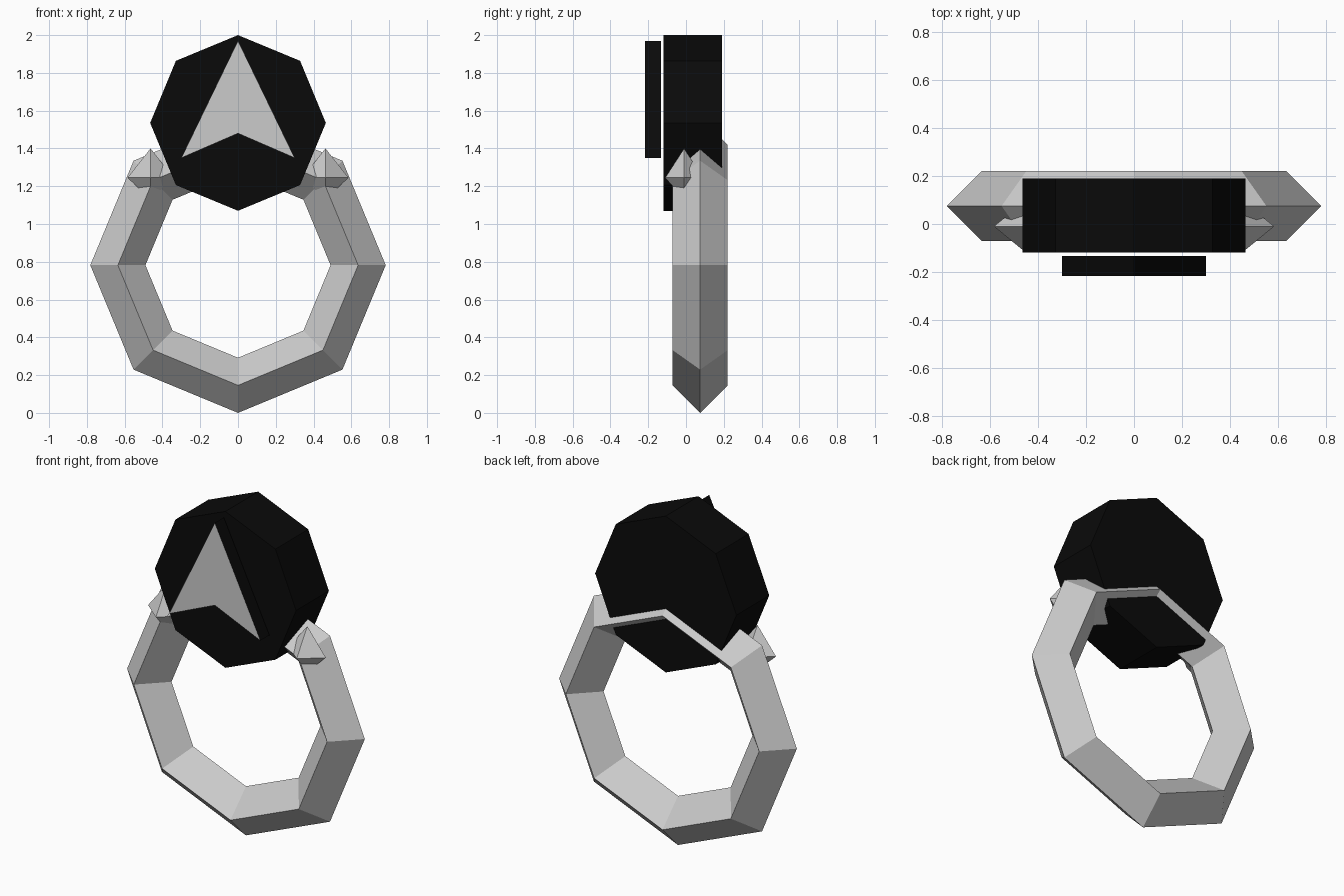
import bpy, bmesh
from math import pi, sin, cos

if "Cube" in bpy.data.objects:
    bpy.data.objects.remove(bpy.data.objects["Cube"])

black = bpy.data.materials.new("black")
black.diffuse_color = (0.003, 0.003, 0.003, 1)
black.use_nodes = True
black.node_tree.nodes["Principled BSDF"].inputs["Base Color"].default_value = black.diffuse_color
grey = bpy.data.materials.new("grey")
grey.diffuse_color = (0.8, 0.8, 0.8, 1)
grey.use_nodes = True
grey.node_tree.nodes["Principled BSDF"].inputs["Base Color"].default_value = grey.diffuse_color


def prism(name, profile, y0, y1):
    """Extrude an x-z profile from y0 (front) to y1 (back); all black."""
    bm = bmesh.new()
    face = bm.faces.new([bm.verts.new((x, y0, z)) for x, z in profile])
    ext = bmesh.ops.extrude_face_region(bm, geom=[face], use_keep_orig=True)
    for v in ext["geom"]:
        if isinstance(v, bmesh.types.BMVert):
            v.co.y = y1
    bmesh.ops.recalc_face_normals(bm, faces=bm.faces)
    mesh = bpy.data.meshes.new(name)
    bm.to_mesh(mesh)
    bm.free()
    mesh.materials.append(black)
    obj = bpy.data.objects.new(name, mesh)
    bpy.context.collection.objects.link(obj)
    return obj


# Band: octagonal ring with a diamond cross-section
bpy.ops.mesh.primitive_torus_add(major_segments=8, minor_segments=4,
                                 major_radius=0.636, minor_radius=0.146,
                                 location=(0, 0.075, 0.782), rotation=(pi / 2, 0, 0))
bpy.context.object.name = "ring_band"

# Stone: eight-sided disc set into the top of the band
stone = [(0.465 * sin(i * pi / 4), 1.535 + 0.465 * cos(i * pi / 4)) for i in range(8)]
prism("round_stone", stone, -0.118, 0.19)

# Arrowhead plate floating in front of the stone, with a grey front face
arrow = prism("arrowhead_plate", [(0, 1.97), (-0.3, 1.35), (0, 1.48), (0.3, 1.35)],
              -0.218, -0.133)
arrow.data.materials.append(grey)
for p in arrow.data.polygons:
    if p.normal.y < -0.9:
        p.material_index = 1


# Side gems: four-sided double pyramids, one on each shoulder
def side_gem(name, x):
    bm = bmesh.new()
    y, z = -0.01, 1.245
    girdle = [bm.verts.new((x + 0.122 * cos(i * pi / 2), y + 0.1 * sin(i * pi / 2), z))
              for i in range(4)]
    for tip_z in (1.40, 1.13):
        tip = bm.verts.new((x, y, tip_z))
        for i in range(4):
            bm.faces.new((girdle[i], girdle[(i + 1) % 4], tip))
    bmesh.ops.recalc_face_normals(bm, faces=bm.faces)
    mesh = bpy.data.meshes.new(name)
    bm.to_mesh(mesh)
    bm.free()
    bpy.context.collection.objects.link(bpy.data.objects.new(name, mesh))


side_gem("left_side_gem", -0.463)
side_gem("right_side_gem", 0.463)
